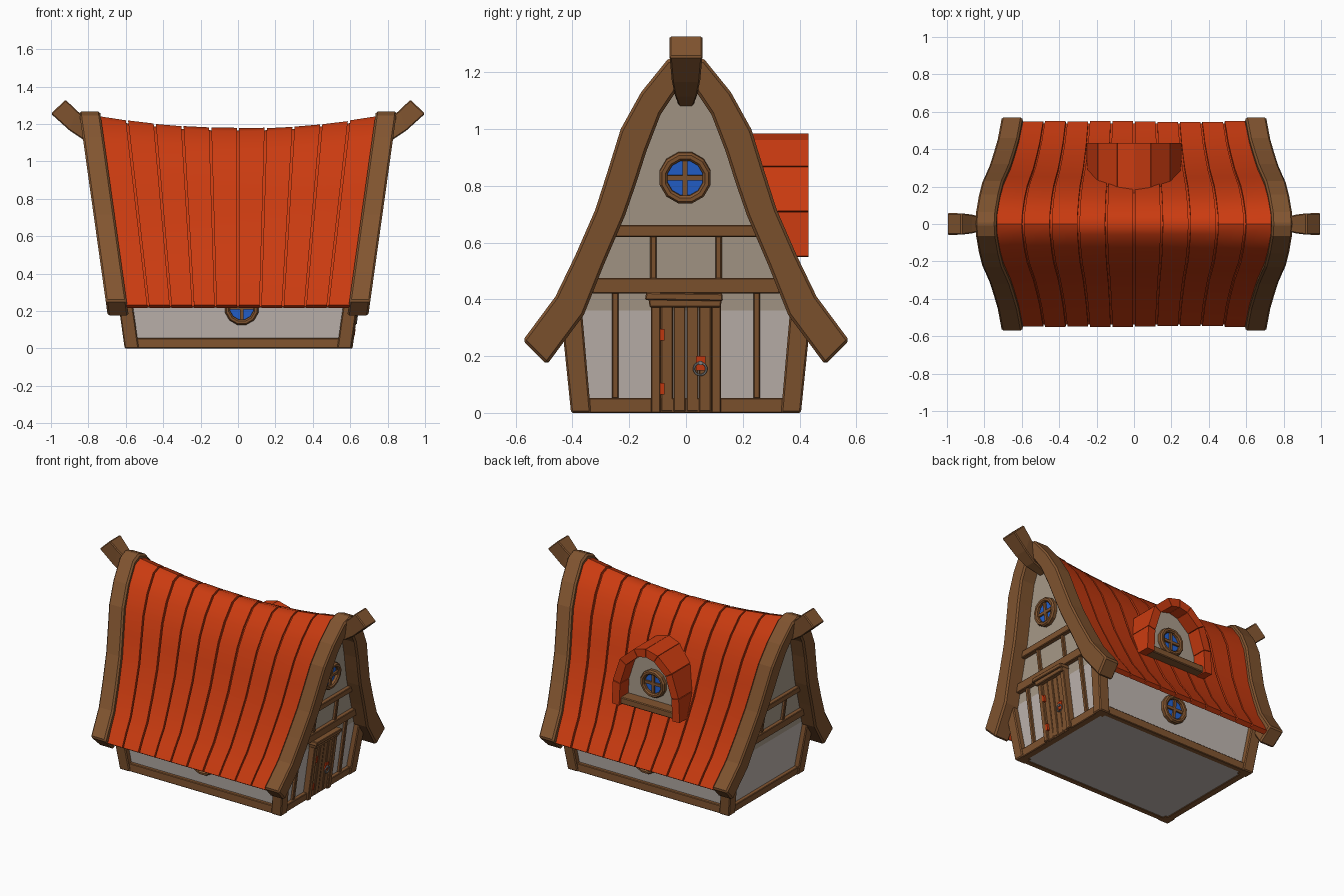
import bpy, bmesh, math, random
from mathutils import Vector, Matrix

if "Cube" in bpy.data.objects:
    bpy.data.objects.remove(bpy.data.objects["Cube"])

random.seed(4)
FLARE = 0.14                       # gable ends lean outward with height


def material(name, rgb):
    m = bpy.data.materials.new(name)
    m.diffuse_color = [(c / 255 / 12.92 if c < 11 else ((c / 255 + .055) / 1.055) ** 2.4) for c in rgb] + [1]
    m.use_nodes = True
    m.node_tree.nodes["Principled BSDF"].inputs["Base Color"].default_value = m.diffuse_color
    return m


WOOD = material("brown wood", (130, 85, 48))
ROOF = material("red roof", (202, 59, 16))
PLASTER = material("pale plaster", (192, 182, 176))
WARM = material("warm plaster", (170, 156, 139))
GLASS = material("blue glass", (36, 98, 208))
METAL = material("grey metal", (140, 140, 140))


def finish(bm, name, mats, bevel=0, smooth=False):
    bmesh.ops.recalc_face_normals(bm, faces=bm.faces)
    if smooth:
        for f in bm.faces:
            f.smooth = True
        for e in bm.edges:
            e.smooth = e.calc_face_angle(0) < 0.6
    me = bpy.data.meshes.new(name)
    bm.to_mesh(me)
    bm.free()
    ob = bpy.data.objects.new(name, me)
    for m in mats:
        me.materials.append(m)
    bpy.context.collection.objects.link(ob)
    if bevel:
        b = ob.modifiers.new("bevel", 'BEVEL')
        b.width, b.segments, b.limit_method, b.angle_limit = bevel, 1, 'ANGLE', 0.7
    return ob


def loft(name, sections, mat, closed=False, bevel=0, smooth=False, rule=None):
    """Skin a row of equal loops; cap the ends unless closed."""
    bm = bmesh.new()
    rows = [[bm.verts.new(p) for p in s] for s in sections]
    n = len(rows[0])
    pairs = list(zip(rows, rows[1:])) + ([(rows[-1], rows[0])] if closed else [])
    for a, b in pairs:
        for i in range(n):
            j = (i + 1) % n
            bm.faces.new((a[i], a[j], b[j], b[i]))
    if not closed:
        bm.faces.new(rows[0])
        bm.faces.new(rows[-1])
    if rule:
        for f in bm.faces:
            f.material_index = rule(f)
    return finish(bm, name, mat if isinstance(mat, list) else [mat], bevel, smooth)


def box(name, lo, hi, mat, bevel=0):
    return loft(name, [[(lo[0], lo[1], z), (hi[0], lo[1], z), (hi[0], hi[1], z), (lo[0], hi[1], z)]
                       for z in (lo[2], hi[2])], mat, bevel=bevel)


def gable_prism(name, side, pts, d0, d1, mat, bevel=0):
    """A (y, z) outline laid on the leaning gable wall."""
    return loft(name, [[(side * (d + FLARE * z), y, z) for y, z in pts] for d in (d0, d1)], mat, bevel=bevel)


def gable_box(name, side, y0, y1, z0, z1, d1, mat=WOOD, d0=0.55, bevel=0.004):
    return gable_prism(name, side, [(y0, z0), (y1, z0), (y1, z1), (y0, z1)], d0, d1, mat, bevel)


def frame(origin, right, up):
    r, u = Vector(right).normalized(), Vector(up).normalized()
    m = Matrix((r, u, r.cross(u))).transposed().to_4x4()
    m.translation = origin
    return m


def lathe(name, m, section, sides, mat):
    loft(name, [[m @ Vector((r * math.cos(a), r * math.sin(a), h)) for r, h in section]
                for a in (math.tau * (i + .5) / sides for i in range(sides))], mat, closed=True)


def round_window(name, m):
    lathe(name + "_frame", m, [(.064, -.01), (.064, .025), (.072, .033), (.085, .033), (.093, .022), (.093, -.01)], 12, WOOD)
    loft(name + "_glass", [[m @ Vector((.068 * math.cos(i * math.tau / 12), .068 * math.sin(i * math.tau / 12), h))
                            for i in range(12)] for h in (-.01, .008)], GLASS)
    for tag, w, v in (("upright", .009, .066), ("crossbar", .066, .009)):
        loft(name + "_" + tag, [[m @ Vector((x, y, h)) for x, y in ((-w, -v), (w, -v), (w, v), (-w, v))]
                                for h in (0, .02)], WOOD)


def mirrored(half):
    return [(-y, z) for y, z in reversed(half[1:])] + half


def offset(pts, d):
    out = []
    for i, p in enumerate(pts):
        a, b = Vector(pts[max(i - 1, 0)]), Vector(pts[min(i + 1, len(pts) - 1)])
        t = (b - a).normalized()
        out.append((p[0] + t.y * d, p[1] - t.x * d))
    return out


# House body, upper gable in the warmer plaster
levels = [(0.004, .37), (.36, .405), (.45, .36), (.55, .325), (.71, .262), (.87, .21), (1.0, .15), (1.1, .07), (1.14, .02)]
loft("walls", [[(sx * (.57 + FLARE * z), sy * y, z) for sx, sy in ((-1, -1), (1, -1), (1, 1), (-1, 1))] for z, y in levels],
     [PLASTER, WARM], rule=lambda f: int(f.calc_center_median().z > .4))

# Roof of ten planks over an underlay, ridge sagging in the middle
roof = mirrored([(0, 1.24), (.055, 1.222), (.14, 1.115), (.205, .99), (.25, .85), (.295, .705),
                 (.365, .545), (.437, .395), (.5, .307), (.548, .232)])


def roof_strip(name, u0, u1, top, bottom):
    sections = []
    for (ya, za), (yb, zb) in zip(offset(roof, top), offset(roof, bottom)):
        row = []
        for u, y, z in ((u0, ya, za), (u1, ya, za), (u1, yb, zb), (u0, yb, zb)):
            sag = .062 * (1 - u * u) * max(0, z - .23)
            row.append((u * (.568 + FLARE * z), y, z - sag))
        sections.append(row)
    loft(name, sections, ROOF, smooth=True)


for i in range(10):
    u = -1 + i * .2
    lift = random.uniform(-.003, .003)
    roof_strip(f"roof_plank_{i + 1}", u + .008, u + .192, lift, .03)
    roof_strip(f"roof_underlay_{i + 1}", u, u + .2, .014, .026)

# Barge boards, ridge beams and timber framing on both gables
outer = mirrored([(0, 1.27), (.065, 1.245), (.158, 1.13), (.23, 1.0), (.275, .855), (.32, .715), (.39, .555), (.46, .41), (.575, .255)])
inner = mirrored([(0, 1.165), (.03, 1.14), (.09, 1.05), (.14, .92), (.175, .81), (.215, .695), (.29, .52), (.36, .345), (.49, .17)])
ridge = [(.72, 1.08, .72, 1.19, .027), (.825, 1.115, .825, 1.24, .04), (.9, 1.165, .865, 1.275, .05), (1.0, 1.255, .922, 1.33, .058)]
for side, tag in ((1, "right"), (-1, "left")):
    loft(tag + "_barge_board", [[(side * (d + FLARE * z), y, z) for d, (y, z) in ((.56, o), (.672, o), (.672, n), (.56, n))]
                                for o, n in zip(outer, inner)], WOOD, bevel=.01)
    loft(tag + "_ridge_beam", [[(side * xb, -w, zb), (side * xb, w, zb), (side * xt, w, zt), (side * xt, -w, zt)]
                               for xb, zb, xt, zt, w in ridge], WOOD, bevel=.006)
    for s in (-1, 1):
        gable_prism(f"{tag}_corner_post_{s}", side, [(s * .405, 0), (s * .335, 0), (s * .37, .4), (s * .44, .34)],
                    .53, .606, WOOD, bevel=.006)
        gable_box(f"{tag}_short_stud_{s}", side, s * .115 - .011, s * .115 + .011, .47, .625, .588)
    gable_box(tag + "_gable_sill", side, -.35, .35, 0, .053, .597)
    gable_box(tag + "_lower_beam", side, -.33, .33, .42, .475, .598)
    gable_box(tag + "_upper_beam", side, -.255, .255, .62, .662, .598)

# Long wall sills and windows
for s, tag in ((-1, "front"), (1, "back")):
    box(tag + "_sill", (-.55, min(s * .36, s * .398), 0), (.55, max(s * .36, s * .398), .055), WOOD, bevel=.004)
    round_window(tag + "_window", frame((.02, s * .391, .218), (-s, 0, 0), (0, s * .097, 1)))

# Door end: studs, door, hinges, handle, round window
for s in (-1, 1):
    gable_box(f"tall_stud_{s}", 1, s * .249 - .012, s * .249 + .012, .05, .425, .588)
    gable_box(f"door_post_{s}", 1, s * .106 - .017, s * .106 + .017, 0, .38, .612)
for i in range(4):
    y = -.09 + i * .045
    gable_box(f"door_plank_{i + 1}", 1, y + .001, y + .044, .004, .377, .598 + .004 * (i % 2))
gable_prism("door_lintel", 1, [(-.128, .372), (.122, .372), (.13, .42), (-.135, .42)], .55, .625, WOOD, .004)
gable_prism("door_cap", 1, [(-.145, .398), (.13, .394), (.128, .42), (-.14, .424)], .55, .635, WOOD, .004)
for i, z in enumerate((.064, .255)):
    gable_box(f"hinge_{i + 1}", 1, -.092, -.075, z, z + .041, .614, ROOF, bevel=0)
gable_box("handle_plate", 1, .035, .068, .15, .2, .608, ROOF, bevel=0)
up = (FLARE, 0, 1)
gable_box("handle_knob", 1, .046, .056, .168, .182, .617, METAL, bevel=0)
lathe("handle_ring", frame((.613 + FLARE * .155, .05, .155), (0, 1, 0), up),
      [(.022 + .004 * math.cos(a), .004 * math.sin(a)) for a in (i * math.tau / 6 for i in range(6))], 16, METAL)
round_window("gable_window", frame((.57 + FLARE * .83, -.003, .83), (0, 1, 0), up))

# Dormer on the back slope
arch = mirrored([(0, .985), (.09, .962), (.195, .868), (.247, .71), (.255, .55)])
arch_in = offset(arch, .055)
for i in range(len(arch) - 1):
    a, b, c, d = (Vector(p) for p in (arch[i], arch[i + 1], arch_in[i + 1], arch_in[i]))
    quad = [a.lerp(b, .012), b.lerp(a, .012), c.lerp(d, .012), d.lerp(c, .012)]
    loft(f"dormer_plank_{i + 1}", [[(p.x, y, p.y) for p in quad] for y in (.15, .432)], ROOF)
lining = offset(arch, .03)
loft("dormer_wall", [[(x, y, z) for x, z in lining] for y in (.17, .335)], WARM)
box("dormer_sill", (-.205, .3, .555), (.205, .415, .6), WOOD, bevel=.005)
round_window("dormer_window", frame((0, .335, .72), (-1, 0, 0), (0, 0, 1)))
